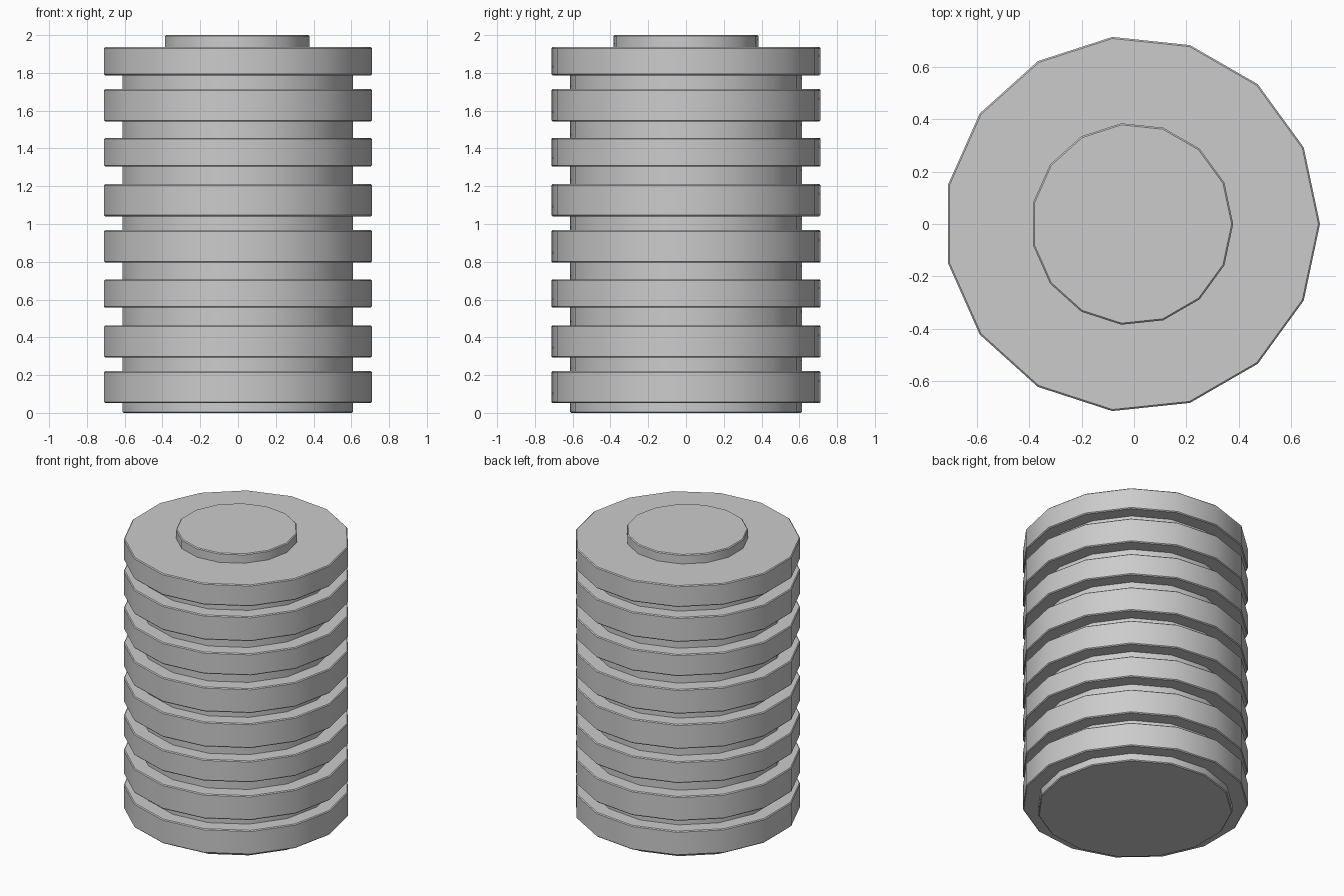
import bpy, bmesh, math

if "Cube" in bpy.data.objects:
    bpy.data.objects.remove(bpy.data.objects["Cube"])

SIDES = 15
SHIFT = -0.0079   # centres the odd-sided outline on x = 0
CH = 0.006        # tiny edge chamfer

CORE_R, RING_R, CAP_R = 0.618, 0.717, 0.386
RINGS = [(0.052, 0.221), (0.293, 0.463), (0.557, 0.706), (0.796, 0.967),
         (1.041, 1.211), (1.304, 1.455), (1.543, 1.714), (1.787, 1.936)]


def lathe(name, profile):
    """Spin an (r, z) profile into a closed 15-sided solid."""
    bm = bmesh.new()
    loops = []
    for r, z in profile:
        loops.append([bm.verts.new((SHIFT + r * math.cos(math.tau * i / SIDES),
                                    r * math.sin(math.tau * i / SIDES), z))
                      for i in range(SIDES)])
    for a, b in zip(loops, loops[1:]):
        for i in range(SIDES):
            j = (i + 1) % SIDES
            bm.faces.new((a[i], a[j], b[j], b[i]))
    bm.faces.new(loops[0][::-1])
    bm.faces.new(loops[-1])
    me = bpy.data.meshes.new(name)
    bm.to_mesh(me)
    bm.free()
    ob = bpy.data.objects.new(name, me)
    bpy.context.collection.objects.link(ob)
    bpy.ops.object.select_all(action='DESELECT')
    ob.select_set(True)
    bpy.context.view_layer.objects.active = ob
    bpy.ops.object.shade_smooth_by_angle(angle=math.radians(30))
    return ob


# Ribbed body: core base, eight rings, raised top cap, in one profile
profile = [(CORE_R - CH, 0), (CORE_R, CH)]
for k, (z0, z1) in enumerate(RINGS):
    profile += [(CORE_R, z0), (RING_R - CH, z0), (RING_R, z0 + CH),
                (RING_R, z1 - CH), (RING_R - CH, z1)]
    if k < len(RINGS) - 1:
        profile.append((CORE_R, z1))
profile += [(CAP_R, RINGS[-1][1]), (CAP_R, 2 - CH), (CAP_R - CH, 2)]
lathe("ribbed_cylinder", profile)
